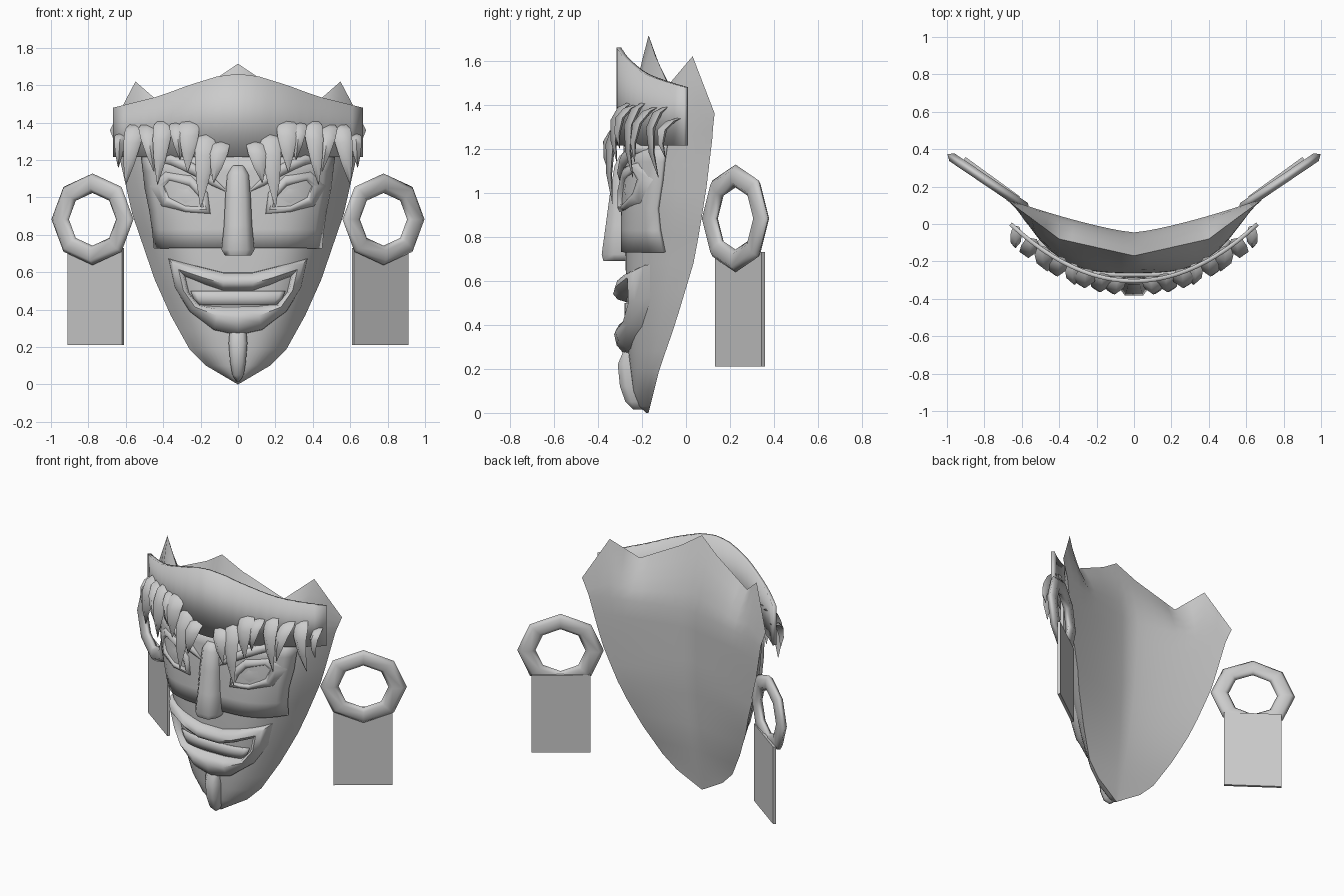
import bpy, bmesh, math
from math import radians

if "Cube" in bpy.data.objects:
    bpy.data.objects.remove(bpy.data.objects["Cube"])


def interp(table, v):
    """Piecewise linear lookup in [(key, value), ...]."""
    for (a, p), (b, q) in zip(table, table[1:]):
        if v <= b:
            return p + (q - p) * max(0, (v - a)) / (b - a)
    return table[-1][1]


def lerp(a, b, k):
    return a + (b - a) * k


# Profiles of the mask by height: half width, rim depth, front and back centre depth
WIDTH = [(0, 0), (.1, .17), (.19, .26), (.37, .36), (.56, .445), (.91, .565), (1.25, .642), (1.4, .69)]
RIM = [(0, -.17), (.2, -.12), (.4, -.05), (.7, .04), (1, .09), (1.25, .12), (1.4, .13)]
FRONT = [(0, -.18), (.03, -.215), (.1, -.24), (.3, -.265), (.7, -.275), (1.0, -.275), (1.25, -.26)]
BACK = [(0, -.17), (.4, -.10), (.8, -.06), (1.25, -.045)]
POWER = [(.2, 2.8), (.65, 4), (1.0, 4), (1.25, 3.2)]
# Crown edge, by column: x, z, y
EDGE_X = [(0, 0), (.6, .40), (.8, .548), (1, .685)]
EDGE_Z = [(0, 1.715), (.2, 1.625), (.6, 1.49), (.8, 1.62), (1, 1.36)]
EDGE_Y = [(0, -.17), (.6, -.08), (.8, .03), (1, .13)]


def surf(x, z):
    """Front face depth."""
    w = max(interp(WIDTH, z), 1e-4)
    f = interp(FRONT, z)
    return f + (interp(RIM, z) - f) * min(1, abs(x) / w) ** interp(POWER, z)


def band_y(x):
    return -.305 + .305 * (x / .66) ** 2


def finish(name, verts, faces, angle=60, solid=0):
    me = bpy.data.meshes.new(name)
    bm = bmesh.new()
    vs = [bm.verts.new(v) for v in verts]
    for f in faces:
        bm.faces.new([vs[i] for i in f])
    bmesh.ops.remove_doubles(bm, verts=bm.verts, dist=.0005)
    bmesh.ops.recalc_face_normals(bm, faces=bm.faces)
    bm.to_mesh(me)
    bm.free()
    ob = bpy.data.objects.new(name, me)
    bpy.context.collection.objects.link(ob)
    if solid:
        m = ob.modifiers.new("thickness", 'SOLIDIFY')
        m.thickness, m.offset = solid, 0
    shade(ob, angle)
    return ob


def shade(ob, angle=60):
    bpy.ops.object.select_all(action='DESELECT')
    ob.select_set(True)
    bpy.context.view_layer.objects.active = ob
    bpy.ops.object.shade_smooth_by_angle(angle=radians(angle))


def loft(name, rings, closed=True, caps=False, angle=60, solid=0):
    n = len(rings[0])
    faces = []
    for j in range(len(rings) - 1):
        for i in range(n if closed else n - 1):
            k = (i + 1) % n
            faces.append((j * n + i, j * n + k, (j + 1) * n + k, (j + 1) * n + i))
    if caps:
        faces += [tuple(range(n)), tuple(range((len(rings) - 1) * n, len(rings) * n))]
    return finish(name, [p for r in rings for p in r], faces, angle, solid)


# Mask shell: front and back skins meeting at the rim
cols = [i / 10 for i in range(-10, 11)]
heights = [0, .03, .1, .19, .28, .37, .46, .56, .68, .8, .91, 1.02, 1.13, 1.25]


def skin(front):
    rows = []
    for z in heights:
        w, b = interp(WIDTH, z), interp(BACK, z)
        rows.append([(t * w, surf(t * w, z) if front else
                      b + (interp(RIM, z) - b) * abs(t) ** 1.3, z) for t in cols])
    base = rows[-1]
    for k in (.25, .5, .75, 1):
        rows.append([(lerp(p[0], math.copysign(interp(EDGE_X, abs(t)), t), k),
                      lerp(p[1], interp(EDGE_Y, abs(t)), k ** 1.4),
                      lerp(p[2], interp(EDGE_Z, abs(t)), k)) for p, t in zip(base, cols)])
    return rows


fr, bk = skin(True), skin(False)
loft("mask_shell", [f + b[::-1] for f, b in zip(fr, bk)])

# Headband
BAND_TOP = [(0, 1.66), (.1, 1.65), (.26, 1.6), (.42, 1.54), (.66, 1.48)]
xs = [.66 * i / 12 for i in range(-12, 13)]
loft("headband", [[(x, band_y(x), lerp(1.215, interp(BAND_TOP, abs(x)), k)) for x in xs] for k in (0, 1)],
     closed=False, solid=.022)


def plate(name, spans, h, thick):
    """Curved plate hugging the face; spans are (z, half width)."""
    loft(name, [[(w * i / 10, surf(w * i / 10, z) - h, z) for i in range(-10, 11)]
                for z, w in spans], closed=False, solid=thick)


plate("eye_panel", [(.73, .44), (.83, .45), (.93, .465), (1.05, .49), (1.14, .5), (1.22, .51)], .008, .026)
plate("teeth", [(.425, .2), (.46, .235), (.5, .25)], .003, .014)


# Raised relief between an outer and an inner outline
def relief(name, outer, inner, steps, cap=False):
    rings = []
    for k, h in steps:
        ring = []
        for o, i in zip(outer, inner):
            x, z = lerp(o[0], i[0], k), lerp(o[1], i[1], k)
            ring.append((x, surf(x, z) - h, z))
        rings.append(ring)
    if cap:
        n = len(outer)
        c = [sum(p[a] for p in rings[-1]) / n for a in range(3)]
        rings.append([(c[0], c[1] - .02, c[2])] * n)
    loft(name, rings)


def mirror_outline(half):
    return half + [(-x, z) for x, z in half[-2:0:-1]]


lip_out = mirror_outline([(0, .6), (.08, .6), (.2, .63), (.375, .675), (.34, .52), (.26, .39), (.13, .29), (0, .26)])
lip_in = mirror_outline([(0, .5), (.08, .5), (.17, .53), (.28, .575), (.26, .49), (.21, .43), (.1, .42), (0, .42)])
relief("lips", lip_out, lip_in, [(0, -.01), (.04, .02), (.3, .05), (.6, .06), (.85, .04), (1, -.01)])

for s, side in ((1, "right"), (-1, "left")):
    # Eyes and brows
    eye_out = [(s * x, z) for x, z in [(.48, 1.06), (.39, 1.14), (.25, 1.12), (.16, 1.03), (.145, .91), (.28, .92), (.41, .95)]]
    eye_in = [(s * x, z) for x, z in [(.39, 1.06), (.365, 1.09), (.26, 1.06), (.205, 1.0), (.185, .95), (.28, .955), (.37, 1.0)]]
    relief("eye_" + side, eye_out, eye_in, [(0, .005), (.1, .03), (.6, .04), (.9, .03), (1, .018)], cap=True)
    brow = []
    for x, z, r in [(.44, 1.2, .01), (.36, 1.2, .03), (.24, 1.15, .035), (.14, 1.09, .03), (.07, 1.04, .01)]:
        brow.append([(s * (x + 0), surf(x, z) - .015 + r * math.cos(a), z + r * math.sin(a))
                     for a in [math.tau * i / 8 for i in range(8)]])
    loft("brow_" + side, brow, caps=True)

    # Pointed fringe hanging off the headband: top x, top z, tip x, tip z, half width
    for n, (x0, z0, x1, z1, wd) in enumerate([
            (.09, 1.30, .13, 1.08, .05), (.17, 1.34, .2, .95, .055), (.26, 1.41, .27, 1.14, .055),
            (.33, 1.40, .31, 1.2, .04), (.40, 1.41, .43, 1.07, .05), (.49, 1.39, .45, 1.14, .045),
            (.55, 1.39, .6, 1.07, .05), (.63, 1.34, .64, 1.16, .03)]):
        rings = []
        out = 1 + .6 * x0
        for k, h, w in [(0, .015, .6), (.08, .05, 1), (.3, .08, .95), (.65, .085, .6), (1, .07, .05)]:
            x, z, r = lerp(x0, x1, k), lerp(z0, z1, k), wd * w
            y = band_y(x) - h * out + .02
            rings.append([(s * (x - r), y + .02 * w, z), (s * x, y - .015 * w, z),
                          (s * (x + r), y + .02 * w, z), (s * x, y + .03 * w, z)])
        loft(f"fringe_{side}_{n + 1}", rings, caps=True, angle=75)

    # Octagonal ear ring and hanging plate
    bpy.ops.mesh.primitive_torus_add(major_segments=8, minor_segments=6, major_radius=.193, minor_radius=.052,
                                     location=(s * .778, .225, .883),
                                     rotation=(math.pi / 2, 0, s * radians(34)))
    ring = bpy.context.object
    ring.name = "ear_ring_" + side
    ring.scale = (1.08, 1, .55)
    shade(ring, 70)
    bpy.ops.mesh.primitive_cube_add(size=1, location=(s * .76, .245, .47), rotation=(0, 0, s * radians(36)))
    tag = bpy.context.object
    tag.name = "ear_plate_" + side
    tag.scale = (.36, .018, .52)


# Nose and chin beard: sections of height, half width, front depth
def ridge(name, sections):
    loft(name, [[(-w, surf(0, z) + .03, z), (-w, lerp(surf(0, z), y, .5), z), (-w * .55, y, z),
                 (w * .55, y, z), (w, lerp(surf(0, z), y, .5), z), (w, surf(0, z) + .03, z)]
                for z, w, y in sections], caps=True)


ridge("nose", [(.69, .07, -.375), (.72, .088, -.383), (.85, .075, -.365), (1.0, .068, -.345), (1.12, .058, -.325), (1.17, .03, -.3)])
ridge("chin_beard", [(.015, .008, -.24), (.05, .03, -.275), (.12, .042, -.3), (.22, .05, -.31), (.28, .045, -.285)])
